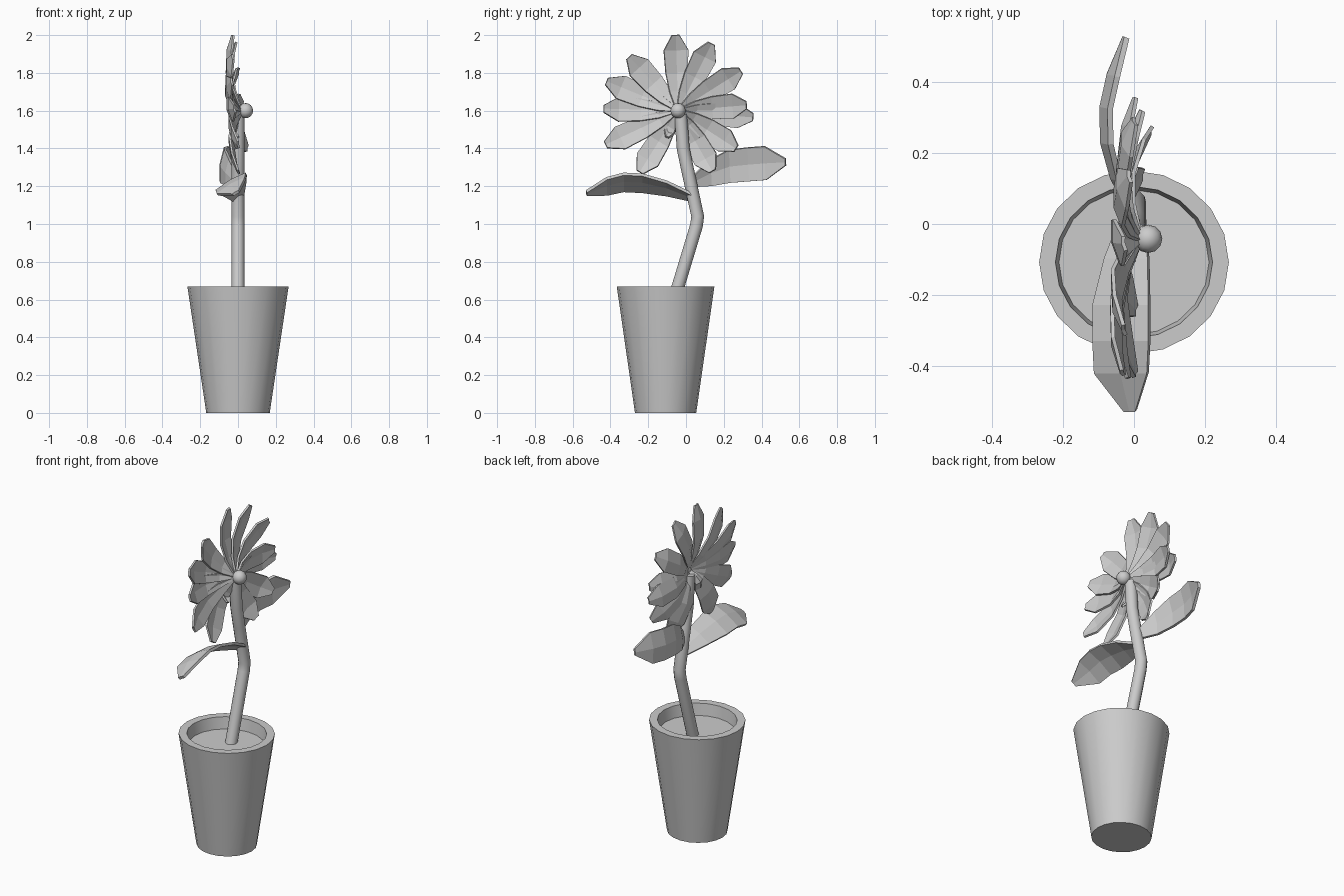
import bpy, bmesh, math
from mathutils import Vector

if "Cube" in bpy.data.objects:
    bpy.data.objects.remove(bpy.data.objects["Cube"])


def finish(name, bm, smooth=False):
    bmesh.ops.recalc_face_normals(bm, faces=bm.faces)
    me = bpy.data.meshes.new(name)
    bm.to_mesh(me)
    bm.free()
    ob = bpy.data.objects.new(name, me)
    bpy.context.collection.objects.link(ob)
    if smooth:
        bpy.ops.object.select_all(action='DESELECT')
        ob.select_set(True)
        bpy.context.view_layer.objects.active = ob
        bpy.ops.object.shade_smooth_by_angle(angle=math.radians(35))
    return ob


def lathe(name, profile, centre, sides=20, sy=0.965):
    """Closed solid from (radius, z) rings, capped at both ends."""
    bm = bmesh.new()
    rings = []
    for r, z in profile:
        rings.append([bm.verts.new((centre[0] + r * math.cos(a), centre[1] + sy * r * math.sin(a), z))
                      for a in (2 * math.pi * i / sides for i in range(sides))])
    for a, b in zip(rings, rings[1:]):
        for i in range(sides):
            j = (i + 1) % sides
            bm.faces.new((a[i], a[j], b[j], b[i]))
    bm.faces.new(rings[0])
    bm.faces.new(rings[-1])
    return finish(name, bm, True)


def blade(name, spine, sides, widths, fold, thick):
    """Leaf strip: centre spine, one side vector, half widths, edges shifted by fold."""
    bm = bmesh.new()
    rows = []
    for p, w in zip(spine, widths):
        k = w / max(widths)
        rows.append([bm.verts.new(Vector(p) + sides * w * s + Vector(fold) * k * abs(s))
                     for s in (-1, 0, 1)])
    for a, b in zip(rows, rows[1:]):
        for i in range(2):
            bm.faces.new((a[i], a[i + 1], b[i + 1], b[i]))
    ob = finish(name, bm)
    m = ob.modifiers.new("thickness", 'SOLIDIFY')
    m.thickness = thick
    m.offset = 0
    return ob


# Pot with inner rim and soil
lathe("pot", [(0.168, 0), (0.268, 0.67), (0.222, 0.67), (0.212, 0.6)], (0, -0.108))

# Bent stem
cu = bpy.data.curves.new("stem", 'CURVE')
cu.dimensions = '3D'
cu.bevel_depth = 0.034
cu.bevel_resolution = 4
cu.use_fill_caps = True
sp = cu.splines.new('POLY')
path = [(0, -0.066, 0.59), (0, 0.055, 0.99), (0, 0.062, 1.04), (0, 0.01, 1.28),
        (0, -0.015, 1.4), (0, -0.028, 1.58)]
sp.points.add(len(path) - 1)
for pt, co in zip(sp.points, path):
    pt.co = (*co, 1)
    pt.radius = 1.0
stem = bpy.data.objects.new("stem", cu)
bpy.context.collection.objects.link(stem)
bpy.ops.object.select_all(action='DESELECT')
stem.select_set(True)
bpy.context.view_layer.objects.active = stem
bpy.ops.object.convert(target='MESH')
bpy.ops.object.shade_smooth_by_angle(angle=math.radians(50))

# Flower centre
bm = bmesh.new()
bmesh.ops.create_uvsphere(bm, u_segments=12, v_segments=8, radius=0.04)
bmesh.ops.translate(bm, verts=bm.verts, vec=(0.04, -0.042, 1.6))
finish("flower_centre", bm, True)

# Petals: tip y, tip z, tip x
tips = [(-0.055, 2.0, -0.03), (0.135, 1.955, -0.015), (0.29, 1.81, 0.0), (0.32, 1.63, 0.02),
        (0.355, 1.565, 0.0), (0.265, 1.40, 0.045), (0.14, 1.28, 0.02), (-0.245, 1.275, 0.0),
        (-0.425, 1.42, 0.0), (-0.435, 1.61, -0.02), (-0.42, 1.755, -0.035),
        (-0.30, 1.885, -0.03), (-0.10, 1.46, 0.0)]
for i, (ty, tz, tx) in enumerate(tips):
    root = Vector((0.02, -0.042, 1.6))
    tip = Vector((tx, ty, tz))
    d = tip - root
    side = Vector((1, 0, 0)).cross(d).normalized()
    side = (side + Vector((0.18, 0, 0))).normalized()
    size = min(1, d.length / 0.36)
    spine = [root + d * t + Vector((-0.22 * t * (1 - t), 0, 0)) for t in (0.04, 0.25, 0.5, 0.8, 1)]
    blade(f"petal_{i + 1}", spine, side, [w * size for w in (0.014, 0.042, 0.06, 0.066, 0.02)],
          (0.012, 0, 0), 0.011)

# Two leaves on the stem
blade("lower_leaf",
      [(0, 0.03, 1.145), (-0.02, -0.1, 1.195), (-0.035, -0.23, 1.225), (-0.035, -0.33, 1.23),
       (-0.035, -0.42, 1.208), (-0.01, -0.527, 1.165)],
      Vector((0.87, 0, 0.5)), [0.035, 0.07, 0.09, 0.09, 0.085, 0.018], (0, 0, -0.01), 0.016)
blade("upper_leaf",
      [(-0.01, 0.04, 1.225), (-0.06, 0.13, 1.27), (-0.088, 0.23, 1.305), (-0.09, 0.33, 1.315),
       (-0.07, 0.42, 1.322), (-0.025, 0.527, 1.328)],
      Vector((0.12, -0.05, 0.99)), [0.03, 0.07, 0.088, 0.09, 0.09, 0.018], (0.012, 0, 0), 0.016)
